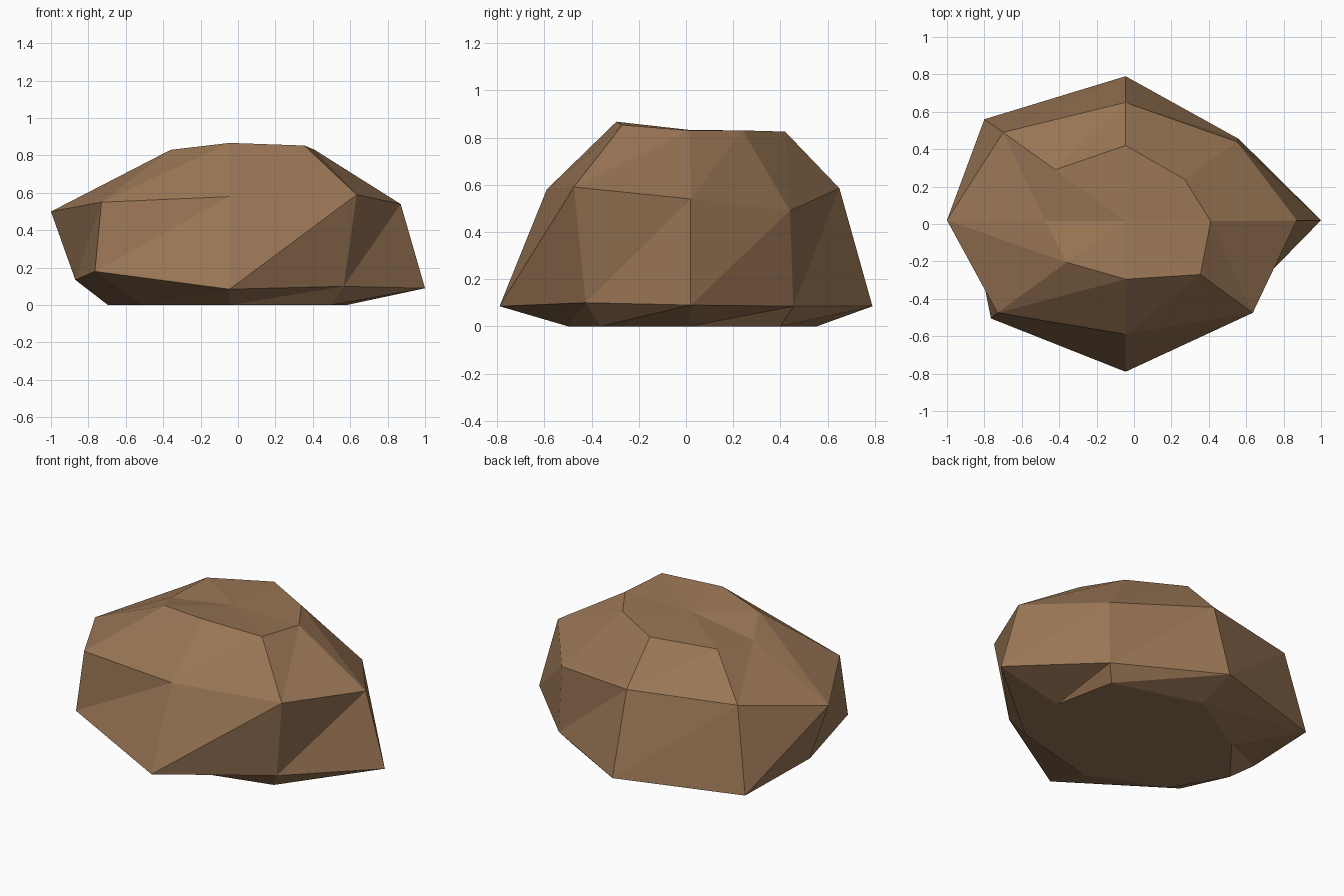
import bpy

# Faceted boulder: four rings of eight corners, each starting at +x and
# running anticlockwise, joined by triangles and capped at both ends.
RINGS = [
    # ground contact
    [(.58, .015, 0), (.50, .40, 0), (-.045, .555, 0), (-.47, .30, 0),
     (-.695, .015, 0), (-.51, -.30, 0), (-.045, -.50, 0), (.50, -.36, 0)],
    # low, widest ring
    [(1.0, .02, .09), (.56, .455, .085), (-.045, .79, .085), (-.80, .56, .09),
     (-.87, .02, .135), (-.765, -.505, .18), (-.045, -.79, .085), (.565, -.425, .10)],
    # shoulder
    [(.87, .02, .54), (.55, .44, .49), (-.045, .65, .585), (-.70, .49, .60),
     (-1.0, .02, .50), (-.73, -.475, .55), (-.045, -.59, .58), (.635, -.475, .59)],
    # crown
    [(.41, .015, .83), (.27, .24, .83), (-.045, .42, .825), (-.42, .29, .80),
     (-.475, .015, .765), (-.36, -.205, .83), (-.045, -.295, .867), (.355, -.27, .853)],
]
N = 8

verts = [v for ring in RINGS for v in ring]
bottom, top = len(verts), len(verts) + 1
verts += [(-.045, .015, 0), (-.045, .015, .832)]

faces = []
for i in range(N):
    j = (i + 1) % N
    # side bands, every quad split along the same diagonal
    for r in range(len(RINGS) - 1):
        a, b = r * N, (r + 1) * N
        faces += [(a + i, a + j, b + j), (a + i, b + j, b + i)]
    # end caps
    last = (len(RINGS) - 1) * N
    faces += [(j, i, bottom), (last + i, last + j, top)]

mesh = bpy.data.meshes.new("boulder")
mesh.from_pydata(verts, [], faces)
mesh.update()

# Brown stone
stone = bpy.data.materials.new("brown stone")
stone.diffuse_color = (.32, .18, .09, 1)
mesh.materials.append(stone)

rock = bpy.data.objects.new("boulder", mesh)
bpy.context.collection.objects.link(rock)
